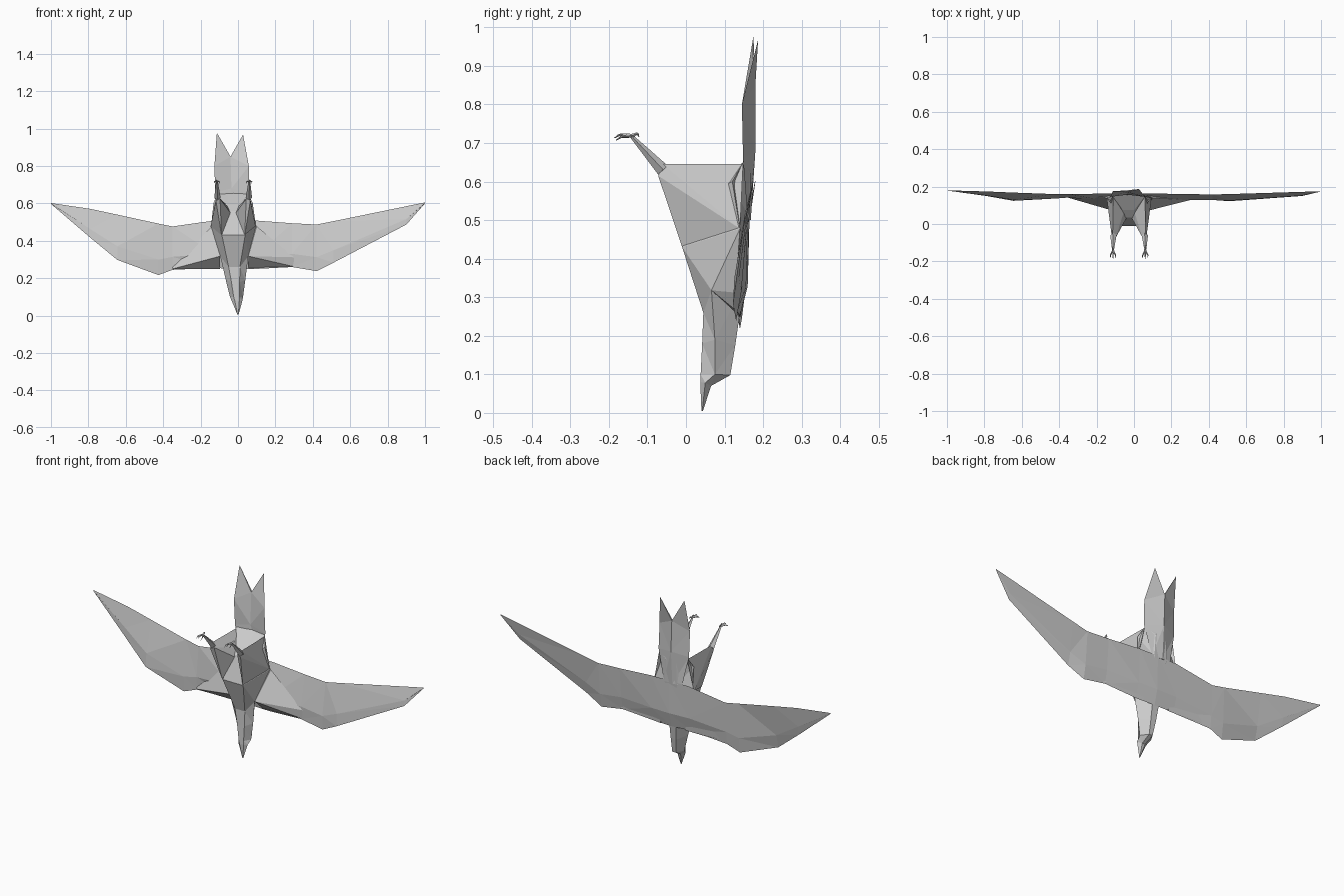
import bpy, bmesh
from mathutils import Vector

cube = bpy.data.objects.get("Cube")
if cube:
    bpy.data.objects.remove(cube, do_unlink=True)

grey = bpy.data.materials.new("plumage grey")
grey.use_nodes = True
grey.diffuse_color = (0.6, 0.6, 0.6, 1)
grey.node_tree.nodes["Principled BSDF"].inputs["Base Color"].default_value = (0.6, 0.6, 0.6, 1)


def finish(name, bm):
    """Turn a bmesh into a flat shaded grey object."""
    bmesh.ops.remove_doubles(bm, verts=bm.verts, dist=0.0005)
    bmesh.ops.triangulate(bm, faces=bm.faces)
    bmesh.ops.recalc_face_normals(bm, faces=bm.faces)
    mesh = bpy.data.meshes.new(name)
    bm.to_mesh(mesh)
    bm.free()
    mesh.materials.append(grey)
    obj = bpy.data.objects.new(name, mesh)
    bpy.context.collection.objects.link(obj)
    return obj


def loft(name, rings):
    """Skin closed rings of equal length and cap both ends."""
    bm = bmesh.new()
    loops = [[bm.verts.new(p) for p in ring] for ring in rings]
    count = len(loops[0])
    for a, b in zip(loops, loops[1:]):
        for i in range(count):
            j = (i + 1) % count
            bm.faces.new((a[i], a[j], b[j], b[i]))
    bm.faces.new(loops[0])
    bm.faces.new(loops[-1])
    return finish(name, bm)


def hull(name, points):
    bm = bmesh.new()
    for p in points:
        bm.verts.new(p)
    bmesh.ops.convex_hull(bm, input=bm.verts)
    return finish(name, bm)


def spike(name, start, end, r1, r2):
    """Tapered four sided rod between two points."""
    start, end = Vector(start), Vector(end)
    axis = (end - start).normalized()
    u = axis.cross(Vector((1, 0, 0.1))).normalized()
    v = axis.cross(u)
    return loft(name, [[c + d * r for d in (u, v, -u, -v)]
                       for c, r in ((start, r1), (end, r2))])


def body_ring(cx, front, side, back, breast):
    """Six sided ring: front, side and back are (y, z), breast and side get half widths."""
    (fy, fz), (w, sy, sz), (by, bz) = front, side, back
    return [(cx - breast, fy, fz), (cx + breast, fy, fz), (cx + w, sy, sz),
            (cx + w * 0.3, by, bz), (cx - w * 0.3, by, bz), (cx - w, sy, sz)]


# Beak and head, hanging downwards
loft("beak", [
    body_ring(0, (.04, .005), (.003, .042, .005), (.044, .005), .002),
    body_ring(-.005, (.037, .08), (.028, .05, .078), (.065, .07), .012)])
loft("head_and_body", [
    body_ring(-.005, (.037, .08), (.028, .05, .078), (.065, .07), .012),
    body_ring(-.008, (.038, .1), (.035, .075, .1), (.115, .098), .015),
    body_ring(-.013, (.042, .18), (.052, .075, .19), (.128, .176), .022),
    body_ring(-.02, (.045, .26), (.075, .066, .318), (.15, .33), .03),
    body_ring(-.024, (-.01, .43), (.12, .14, .478), (.165, .5), .062),
    body_ring(-.026, (.035, .56), (.105, .12, .6), (.168, .62), .03),
    body_ring(-.028, (.075, .595), (.085, .148, .65), (.165, .66), .03)])

# Thighs, shanks and clawed feet
for side, label in ((1, "left"), (-1, "right")):
    def at(x, y, z):
        return (-.026 + side * x, y, z)
    hull(label + "_thigh", [
        at(.062, -.01, .43), at(.12, .14, .478), at(.015, .03, .55), at(.03, .06, .585),
        at(.085, .148, .645), at(.092, -.072, .615), at(.07, -.07, .625), at(.088, -.06, .645)])
    spike(label + "_shank", at(.084, -.06, .63), at(.086, -.12, .695), .017, .008)
    spike(label + "_ankle", at(.086, -.118, .692), at(.086, -.142, .719), .008, .005)
    for spread, reach, drop in ((-.014, -.168, .716), (0, -.172, .722), (.014, -.166, .717), (.004, -.126, .725)):
        toe = at(.086 + spread, reach, drop)
        spike(label + "_toe", at(.086, -.14, .719), toe, .005, .003)
        claw = (toe[0], toe[1] + (-.014 if reach < -.14 else .004), toe[2] - .009)
        spike(label + "_claw", toe, claw, .003, .001)


def wing(name, stations):
    """Thin flat wing from stations: x, low y, low z, high y, high z, thickness."""
    rings = []
    for x, ly, lz, hy, hz, t in stations:
        low, high = Vector((x, ly, lz)), Vector((x, hy, hz))
        mid = low.lerp(high, 0.3)
        rings.append([low, mid - Vector((0, t, 0)), high, mid + Vector((0, t * 0.5, 0))])
    return loft(name, rings)


wing("left_wing", [
    (-.01, .14, .25, .165, .51, .025), (.1, .135, .25, .163, .508, .025),
    (.29, .132, .26, .16, .494, .012), (.42, .13, .238, .158, .487, .01),
    (.51, .122, .283, .16, .505, .008), (.9, .15, .487, .172, .585, .004),
    (1, .174, .6, .175, .605, .001)])
wing("right_wing", [
    (-.01, .14, .25, .165, .51, .025), (-.13, .137, .255, .163, .508, .025),
    (-.35, .145, .245, .16, .477, .008), (-.425, .14, .217, .16, .492, .01),
    (-.645, .124, .298, .168, .54, .008), (-.79, .15, .417, .174, .571, .005),
    (-1, .179, .597, .18, .602, .001)])

# Wedge fairing the shoulder into the leading edge
for x0, reach, y in ((.055, .3, .128), (-.095, -.35, .14)):
    hull("shoulder", [(x0, .066, .318), (reach, y, .312 if reach > 0 else .25), (x0, .14, .25),
                      (x0 + .045 * (1 if reach > 0 else -1), .14, .478),
                      (reach, y + .006, .262), (x0, .16, .45)])

# Forked tail with a raised spine
def tail_half(name, edge, tip):
    spine = [(-.035, .168, .5), (-.035, .18, .68), (-.04, .18, .85)]
    rim = [(edge * .6 - .015, .16, .5), (edge, .148, .66), (edge - .004, .145, .8), tip]
    inner = [(-.035, .15, .5), (-.035, .157, .68), (-.04, .172, .85)]
    bm = bmesh.new()
    s, r, n = ([bm.verts.new(p) for p in row] for row in (spine, rim, inner))
    for row in (s, n):
        for i in range(2):
            bm.faces.new((row[i], row[i + 1], r[i + 1], r[i]))
        bm.faces.new((row[2], r[3], r[2]))
    bm.faces.new((s[2], n[2], r[3]))
    bm.faces.new((s[0], n[0], r[0]))
    finish(name, bm)


tail_half("left_tail_fork", .062, (.027, .187, .968))
tail_half("right_tail_fork", -.122, (-.113, .175, .978))
